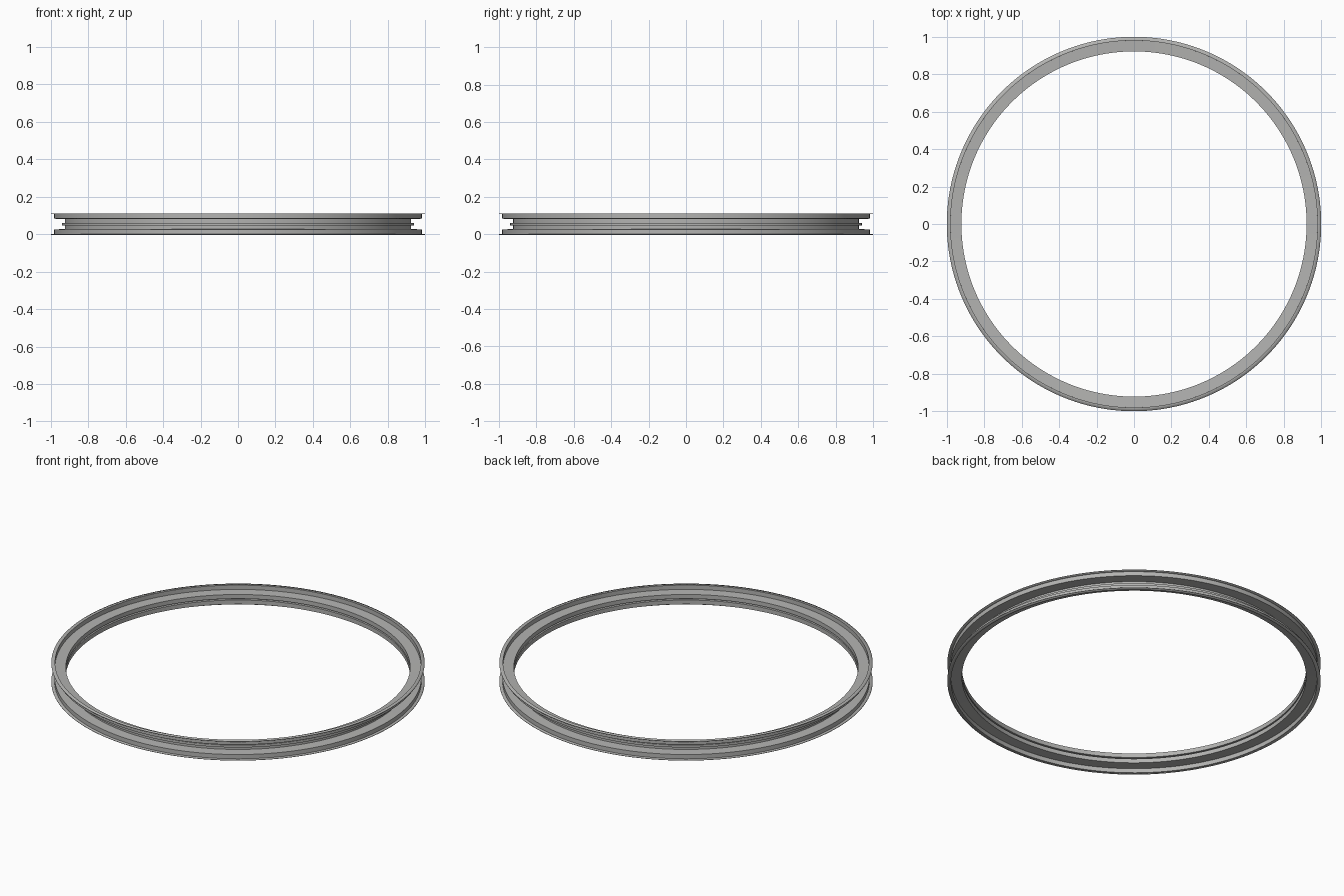
import bpy
import bmesh
from math import cos, sin, tau

cube = bpy.data.objects.get("Cube")
if cube:
    bpy.data.objects.remove(cube, do_unlink=True)

# Brushed grey metal
GREY = (0.45, 0.45, 0.44, 1.0)
metal = bpy.data.materials.new("grey_metal")
metal.use_nodes = True
metal.diffuse_color = GREY
metal.node_tree.nodes["Principled BSDF"].inputs["Base Color"].default_value = GREY

SEGMENTS = 160
HEIGHT = 0.108
THICKNESS = 0.003

# Lower half of the sheet section: lip, flange, bead seat, wall, centre rib
lower = [(1.0, 0.0), (0.983, 0.0), (0.983, 0.025),
         (0.925, 0.028), (0.925, 0.047), (0.941, 0.047)]
profile = lower + [(r, HEIGHT - z) for r, z in reversed(lower)]


def revolve(name, section):
    """Sweep an open section of (radius, height) points around z."""
    bm = bmesh.new()
    rings = []
    for r, z in section:
        rings.append([bm.verts.new((r * cos(tau * i / SEGMENTS),
                                    r * sin(tau * i / SEGMENTS), z))
                      for i in range(SEGMENTS)])
    for a, b in zip(rings, rings[1:]):
        for i in range(SEGMENTS):
            j = (i + 1) % SEGMENTS
            bm.faces.new((a[i], a[j], b[j], b[i]))
    mesh = bpy.data.meshes.new(name)
    bm.to_mesh(mesh)
    bm.free()
    mesh.materials.append(metal)
    obj = bpy.data.objects.new(name, mesh)
    bpy.context.collection.objects.link(obj)
    return obj


# Wheel rim: thin rolled sheet with lips on both edges
rim = revolve("wheel_rim", profile)
bpy.ops.object.select_all(action="DESELECT")
rim.select_set(True)
bpy.context.view_layer.objects.active = rim
bpy.ops.object.shade_smooth_by_angle(angle=0.5)

# Sheet thickness, grown toward the inside of the rim
sheet = rim.modifiers.new("sheet_thickness", "SOLIDIFY")
sheet.thickness = THICKNESS
sheet.offset = -1
sheet.use_even_offset = True
